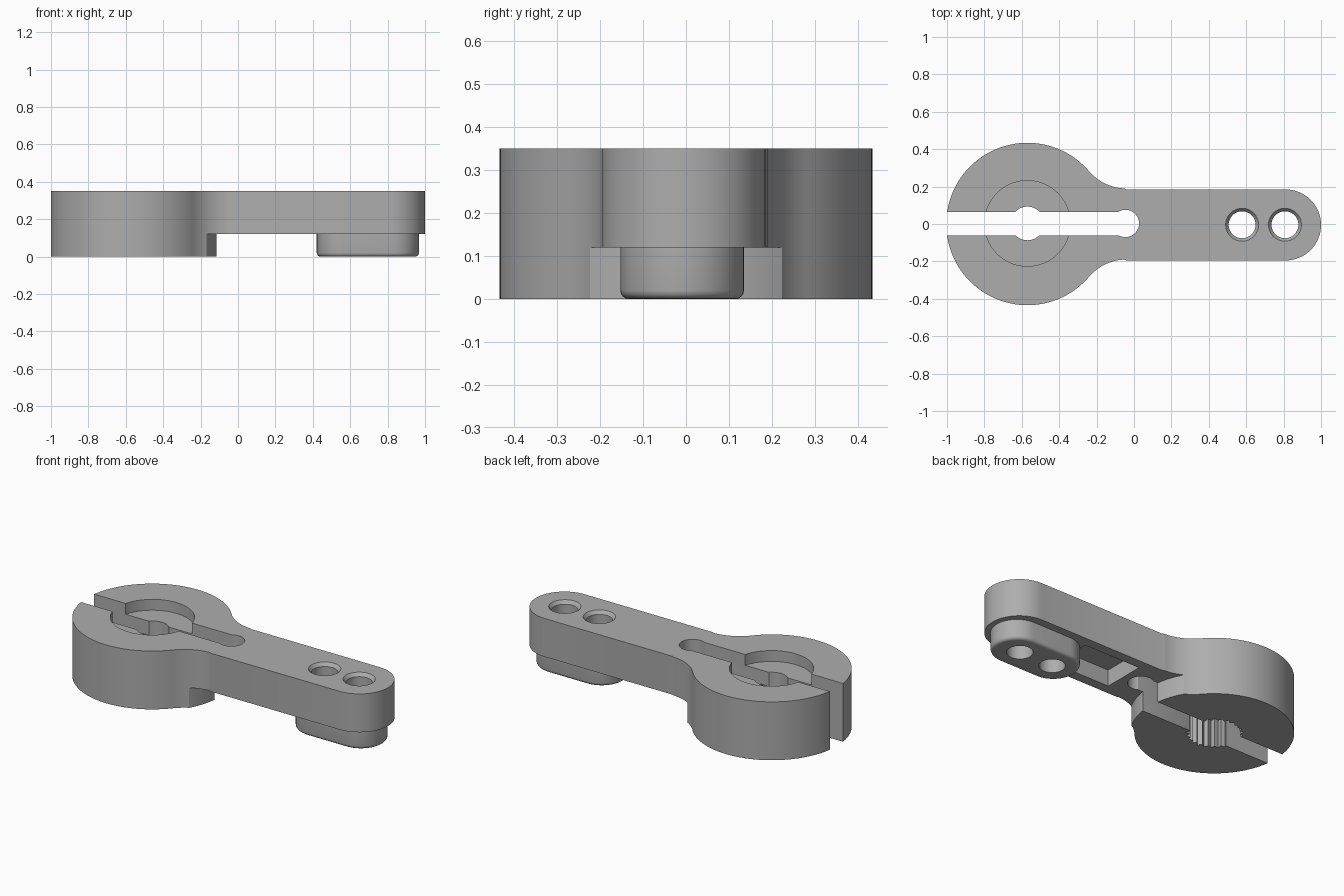
import bpy, bmesh, math

cube = bpy.data.objects.get("Cube")
if cube:
    bpy.data.objects.remove(cube, do_unlink=True)

HUB_X, HUB_R, ARM_Y, ARM_R = -0.57, 0.434, -0.005, 0.19
TIP_X, TOP, ARM_Z = 0.81, 0.35, 0.12

grey = bpy.data.materials.new("plain grey")
grey.use_nodes = True
colour = (0.42, 0.42, 0.42, 1)
grey.diffuse_color = colour
grey.node_tree.nodes["Principled BSDF"].inputs["Base Color"].default_value = colour


def arc(cx, cy, r, start, end, n=24):
    """Points along an arc, angles in degrees."""
    angles = [math.radians(start + (end - start) * i / n) for i in range(n + 1)]
    return [(cx + r * math.cos(a), cy + r * math.sin(a)) for a in angles]


def circle(cx, cy, r, n=64):
    return arc(cx, cy, r, 0, 360, n)[:-1]


def stadium(x0, x1, cy, r):
    return arc(x1, cy, r, -90, 90) + arc(x0, cy, r, 90, 270)


def loft(name, layers):
    """Closed solid through matching outlines, each given with its height."""
    bm = bmesh.new()
    rings = [[bm.verts.new((x, y, z)) for x, y in pts] for pts, z in layers]
    bm.faces.new(rings[0][::-1])
    bm.faces.new(rings[-1])
    n = len(rings[0])
    for low, high in zip(rings, rings[1:]):
        for i in range(n):
            j = (i + 1) % n
            bm.faces.new((low[i], low[j], high[j], high[i]))
    bmesh.ops.recalc_face_normals(bm, faces=bm.faces)
    mesh = bpy.data.meshes.new(name)
    bm.to_mesh(mesh)
    bm.free()
    mesh.materials.append(grey)
    obj = bpy.data.objects.new(name, mesh)
    bpy.context.collection.objects.link(obj)
    return obj


def prism(name, pts, z0, z1):
    return loft(name, [(pts, z0), (pts, z1)])


def combine(target, tool, operation="DIFFERENCE"):
    """Apply a boolean and discard the tool."""
    tool.hide_render = True
    mod = target.modifiers.new(tool.name, "BOOLEAN")
    mod.object, mod.operation, mod.solver = tool, operation, "EXACT"
    bpy.context.view_layer.objects.active = target
    bpy.ops.object.modifier_apply(modifier=mod.name)
    bpy.data.objects.remove(tool, do_unlink=True)


# Outline: round hub blending into a straight arm with a round tip
blend_x = -0.04
dx = blend_x - HUB_X
blend_r = (dx**2 + ARM_R**2 - HUB_R**2) / (2 * (HUB_R - ARM_R))
turn = math.degrees(math.atan2(ARM_R + blend_r, dx))
upper = arc(blend_x, ARM_R + blend_r, blend_r, 270, 180 + turn, 16)
lower = [(x, -y) for x, y in reversed(upper)]
hub = arc(HUB_X, 0, HUB_R, turn, 360 - turn, 96)[1:-1]
tip = arc(TIP_X, 0, ARM_R, -90, 90, 32)
outline = [(x, y + (ARM_Y if x > blend_x - 0.01 else 0))
           for x, y in tip + upper + hub + lower]
horn = prism("clamp_arm", outline, 0, TOP)

# Clear the space below the arm, leaving a round shoulder by the hub
under = arc(HUB_X, 0, 0.46, 70, -70, 48) + [(1.2, -0.5), (1.2, 0.5)]
combine(horn, prism("under_cut", under, -0.1, ARM_Z))

# Hollow in the underside of the arm
pocket = [(0.07, -0.135), (0.45, -0.135), (0.45, 0.125), (0.07, 0.125)]
combine(horn, prism("pocket_cut", pocket, 0.05, 0.22))

# Boss under the tip, with a rounded lower edge
layers = []
edge = 0.02
for i in range(5):
    a = math.radians(90 * i / 4)
    r = 0.144 - edge * (1 - math.sin(a))
    layers.append((stadium(0.565, 0.823, -0.009, r), edge * (1 - math.cos(a))))
layers.append((stadium(0.565, 0.823, -0.009, 0.144), 0.23))
combine(horn, loft("tip_boss", layers), "UNION")

# Two through holes with chamfered mouths
for x in (0.578, 0.807):
    rings = [(0.072, -0.1), (0.072, TOP - 0.02), (0.088, TOP), (0.088, TOP + 0.1)]
    combine(horn, loft("link_hole", [(circle(x, -0.004, r), z) for r, z in rings]))

# Screw recess, screw hole and toothed socket in the hub
combine(horn, prism("recess_cut", circle(HUB_X, 0.003, 0.229), 0.285, 0.5))
combine(horn, prism("screw_cut", circle(HUB_X, 0.003, 0.09), 0.1, 0.5))
teeth = 25
spline = []
for i in range(teeth * 2):
    a = math.pi * i / teeth
    r = 0.158 if i % 2 else 0.138
    spline.append((HUB_X + r * math.cos(a), 0.003 + r * math.sin(a)))
combine(horn, prism("spline_cut", spline, -0.1, 0.2))

# Clamping slot ending in a round relief hole
slot = [(-1.2, -0.061), (-0.05, -0.061), (-0.05, 0.064), (-1.2, 0.064)]
combine(horn, prism("slot_cut", slot, -0.1, 0.5))
combine(horn, prism("relief_cut", circle(-0.046, 0.003, 0.073), -0.1, 0.5))

# Smooth curved walls, keep edges crisp
bpy.ops.object.select_all(action="DESELECT")
horn.select_set(True)
bpy.context.view_layer.objects.active = horn
bpy.ops.object.shade_smooth_by_angle(angle=math.radians(30))
